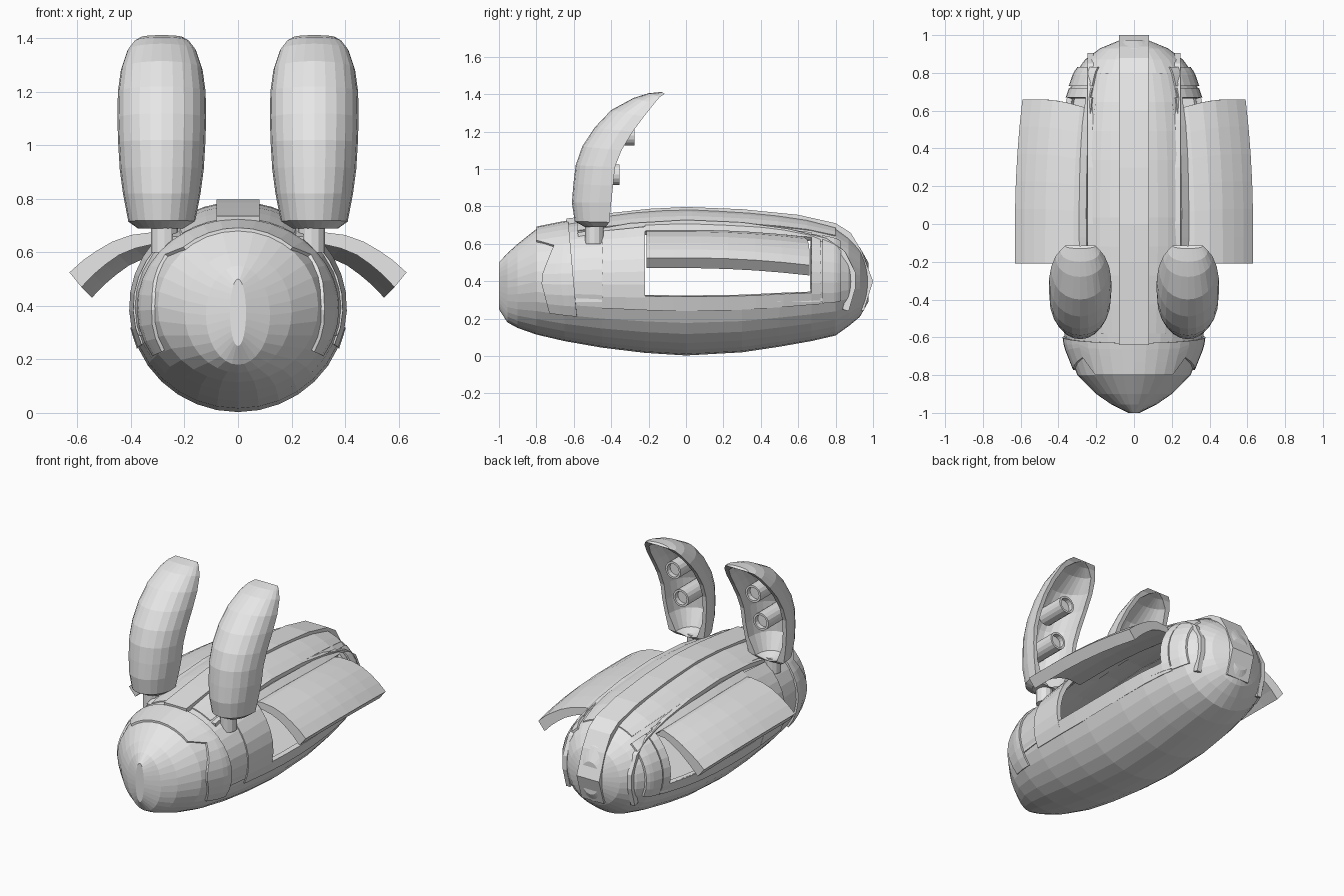
import bpy, bmesh, math
from math import sin, cos, radians, pi

if "Cube" in bpy.data.objects:
    bpy.data.objects.remove(bpy.data.objects["Cube"])

grey = bpy.data.materials.new("light_grey")
grey.diffuse_color = (0.8, 0.8, 0.8, 1)
grey.use_nodes = True
grey.node_tree.nodes["Principled BSDF"].inputs["Base Color"].default_value = grey.diffuse_color


def finish(name, bm):
    bmesh.ops.recalc_face_normals(bm, faces=bm.faces[:])
    me = bpy.data.meshes.new(name)
    bm.to_mesh(me)
    bm.free()
    me.materials.append(grey)
    ob = bpy.data.objects.new(name, me)
    bpy.context.collection.objects.link(ob)
    return ob


def loft(sections):
    """Skin closed sections of equal point count and cap both ends."""
    bm = bmesh.new()
    rows = [[bm.verts.new(p) for p in s] for s in sections]
    n = len(rows[0])
    for a, b in zip(rows, rows[1:]):
        for i in range(n):
            j = (i + 1) % n
            bm.faces.new((a[i], a[j], b[j], b[i]))
    bm.faces.new(rows[0])
    bm.faces.new(rows[-1][::-1])
    bmesh.ops.recalc_face_normals(bm, faces=bm.faces[:])
    return bm


# Hull stations: y, half width, bottom z, top z
HULL = [(-1.0, .03, .25, .50), (-.955, .12, .18, .55), (-.9, .20, .15, .60),
        (-.8, .30, .115, .68), (-.65, .36, .08, .71), (-.45, .385, .045, .745),
        (-.22, .40, .017, .775), (0, .405, .003, .785), (.3, .40, .02, .77),
        (.5, .385, .05, .75), (.67, .355, .08, .725), (.8, .31, .11, .69),
        (.87, .26, .16, .64), (.93, .18, .21, .58), (.975, .07, .29, .50)]


def hull_at(y):
    y = max(HULL[0][0], min(HULL[-1][0], y))
    for a, b in zip(HULL, HULL[1:]):
        if y <= b[0]:
            t = (y - a[0]) / (b[0] - a[0])
            return [a[k] + (b[k] - a[k]) * t for k in (1, 2, 3)]


def hull_point(y, deg, off=0):
    w, lo, hi = hull_at(y)
    a = radians(deg)
    return ((w + off) * cos(a), y, (lo + hi) / 2 + ((hi - lo) / 2 + off) * sin(a))


# Hull shell with a large opening in each side
SEG = 32
bm = loft([[hull_point(h[0], 360 * i / SEG) for i in range(SEG)] for h in HULL])
cut = []
for f in bm.faces:
    c = f.calc_center_median()
    if -.22 < c.y < .67:
        w, lo, hi = hull_at(c.y)
        ang = math.degrees(math.atan2((c.z - (lo + hi) / 2) / (hi - lo) * 2, abs(c.x) / w))
        if -11 < ang < 45:
            cut.append(f)
bmesh.ops.delete(bm, geom=cut, context='FACES')
hull = finish("hull", bm)
mod = hull.modifiers.new("wall", 'SOLIDIFY')
mod.thickness = .02
mod.offset = -1

# Cabin floor
secs = []
for y in (-.6, -.45, -.22, 0, .3, .5, .67, .8):
    w = hull_at(y)[0] * .96
    secs.append([(-w, y, .29), (w, y, .29), (w, y, .31), (-w, y, .31)])
finish("cabin_floor", loft(secs))


def panel(name, angles, front, back, off, depth=.03, cols=5):
    """Raised plate on the hull; front and back give y for an angle."""
    secs = []
    for a in angles:
        ys = [front(a) + (back(a) - front(a)) * i / cols for i in range(cols + 1)]
        secs.append([hull_point(y, a, off) for y in ys]
                    + [hull_point(y, a, off - depth) for y in ys[::-1]])
    finish(name, loft(secs))


def steps(a, b, n):
    return [a + (b - a) * i / n for i in range(n + 1)]


def collar_front(a):
    e = 90 - abs(a - 90)
    if e > 48:
        return -.80
    return -.70 - .08 * min(1, abs(e - 42) / 40) if e > 0 else -.775 + .045 * (-e / 33)


# Nose collar wraps over the top and down both sides
panel("nose_collar", steps(-33, 213, 24), collar_front,
      lambda a: -.60 - .03 * sin(radians(a)), .012)

for tag, m in (("right", 1), ("left", -1)):
    def arc(lo, hi, n, m=m):
        return [a if m == 1 else 180 - a for a in steps(lo, hi, n)]
    # Frame around the side opening
    panel("front_door_post_" + tag, arc(-23, 50, 7), lambda a: -.45, lambda a: -.22, .007)
    panel("door_sill_" + tag, arc(-23, -11.25, 1), lambda a: -.22, lambda a: .67, .007, cols=6)
    panel("door_header_" + tag, arc(45, 52, 1), lambda a: -.22, lambda a: .67, .007, cols=6)
    panel("rear_door_post_" + tag, arc(-23, 50, 7), lambda a: .67, lambda a: .72, .007)
    # Rear collar and roof plate
    panel("rear_collar_" + tag, arc(-22, 50, 7), lambda a: .73, lambda a: .83, .012)
    panel("roof_plate_" + tag, arc(56, 80, 3), lambda a: -.58, lambda a: .80, .006, cols=9)


def ribbon(name, path, x0, x1, thick):
    """Flat strip following a y-z path, thickened inward."""
    secs = []
    for i, (y, z) in enumerate(path):
        p, q = path[max(i - 1, 0)], path[min(i + 1, len(path) - 1)]
        dy, dz = q[0] - p[0], q[1] - p[1]
        d = math.hypot(dy, dz)
        iy, iz = y + dz / d * thick, z - dy / d * thick
        secs.append([(x0, y, z), (x1, y, z), (x1, iy, iz), (x0, iy, iz)])
    finish(name, loft(secs))


# Spine strip down the middle and over the tail
ribbon("spine_strip", [(-.64, .735), (-.4, .765), (-.2, .787), (0, .797), (.3, .785),
                       (.6, .755), (.8, .71), (.88, .66), (.94, .56), (1.0, .40), (.95, .24)],
       -.08, .08, .035)

for tag, m in (("right", 1), ("left", -1)):
    # Narrow roof rail
    ribbon("roof_rail_" + tag, [(-.58, .66), (-.3, .71), (0, .728), (.3, .715), (.55, .68),
                                (.75, .63), (.85, .56), (.905, .45), (.905, .36), (.87, .24)],
           m * .215, m * .245, .035)

    # Raised gull-wing door, bending with the hull
    arc = [(.24, .665), (.32, .675), (.40, .665), (.47, .64), (.53, .605), (.58, .57), (.63, .525)]
    inner = [(.585, .47), (.54, .517), (.495, .555), (.445, .59), (.385, .615), (.32, .63), (.24, .62)]
    secs = []
    for t in steps(0, 1, 6):
        row = []
        for x, z in arc + inner:
            end = .60 + .06 * sin(min(1, (x - .24) / .3) * pi / 2)
            y = -.21 + (end + .21) * t
            k = max(0, y) ** 2
            row.append((m * (x - .09 * k), y, z - .09 * k))
        secs.append(row)
    finish("wing_door_" + tag, loft(secs))

    # Hollow ear: front y, z / back y, z / half width / hollow ratio
    ear = [(-.54, .69, -.43, .69, .09, .05), (-.595, .72, -.41, .715, .125, .6),
           (-.61, .82, -.40, .82, .145, .82), (-.602, .92, -.39, .91, .157, .84),
           (-.59, 1.02, -.38, 1.01, .163, .84), (-.555, 1.12, -.345, 1.1, .166, .84),
           (-.49, 1.22, -.285, 1.2, .164, .84), (-.40, 1.315, -.225, 1.28, .153, .82),
           (-.28, 1.38, -.17, 1.35, .13, .75), (-.20, 1.405, -.14, 1.385, .105, .5),
           (-.13, 1.412, -.115, 1.402, .08, .05)]
    secs = []
    for fy, fz, by, bz, w, k in ear:
        def ring(s):
            pts = []
            for i in range(13):
                a = pi * i / 12
                d = s * sin(a) ** .85
                pts.append((m * .285 + w * s * cos(a), by + (fy - by) * d, bz + (fz - bz) * d))
            return pts
        secs.append(ring(1) + ring(k)[::-1])
    finish("ear_" + tag, loft(secs))

    # Two pegs inside each ear and the mount under it
    for name, y0, y1, z in (("lower_peg_", -.57, -.355, .97), ("upper_peg_", -.47, -.275, 1.18)):
        secs = [[(m * .285 + r * cos(pi * i / 8), y, z + r * sin(pi * i / 8)) for i in range(16)]
                for y, r in ((y0, .055), (y1, .055), (y1, .042), (y1 - .03, .042))]
        finish(name + tag, loft(secs))
    secs = [[(m * .275 + .05 * cos(pi * i / 6), -.49 + .05 * sin(pi * i / 6), z)
             for i in range(12)] for z in (.60, .70)]
    finish("ear_mount_" + tag, loft(secs))
